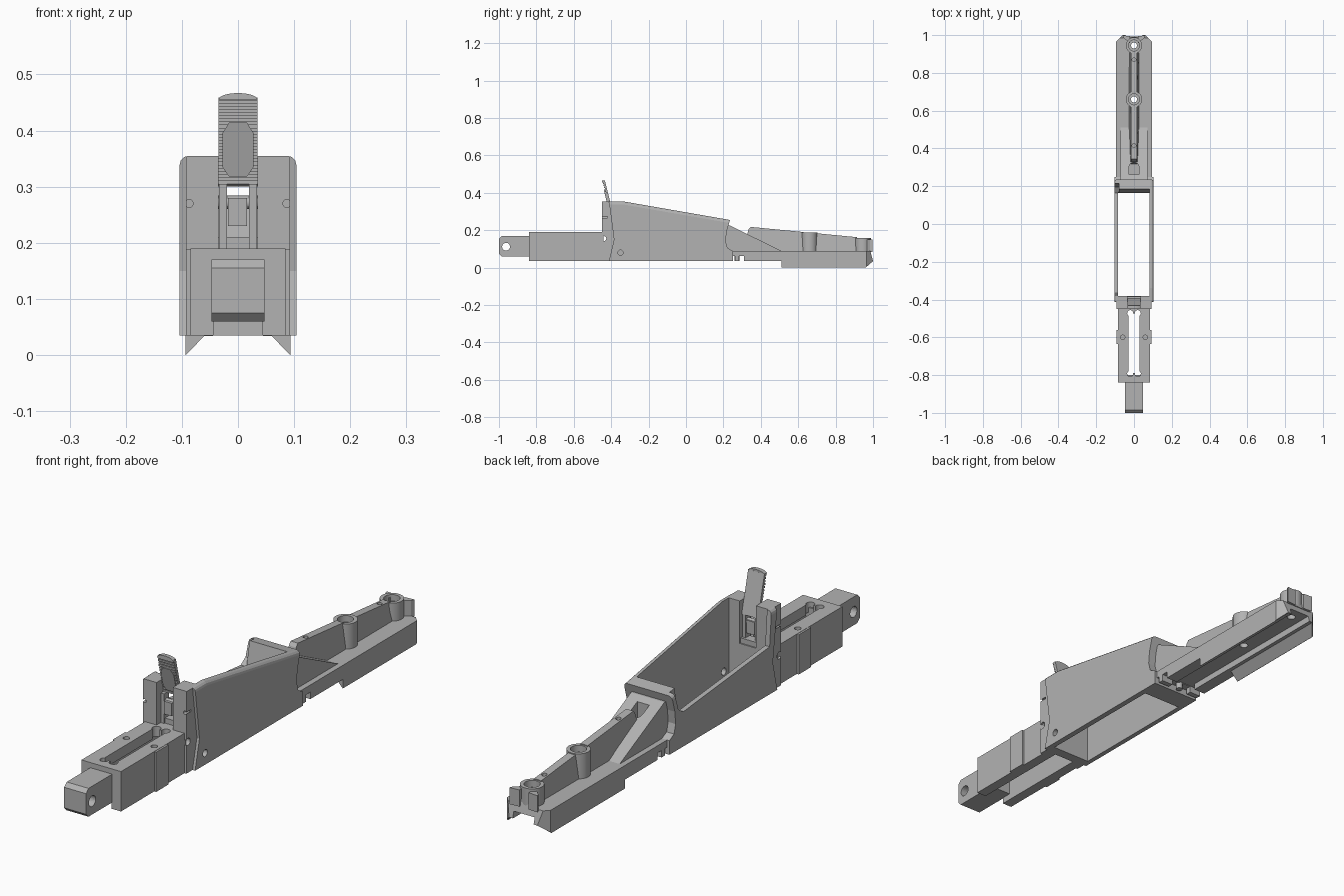
import bpy, bmesh, math
from mathutils import Matrix

cube = bpy.data.objects.get("Cube")
if cube:
    bpy.data.objects.remove(cube, do_unlink=True)

grey = bpy.data.materials.new("machined grey")
grey.use_nodes = True
GREY = (0.45, 0.45, 0.45, 1)
grey.diffuse_color = GREY
grey.node_tree.nodes["Principled BSDF"].inputs["Base Color"].default_value = GREY


def finish(name, bm):
    bmesh.ops.recalc_face_normals(bm, faces=bm.faces)
    mesh = bpy.data.meshes.new(name)
    bm.to_mesh(mesh)
    bm.free()
    mesh.materials.append(grey)
    ob = bpy.data.objects.new(name, mesh)
    bpy.context.collection.objects.link(ob)
    return ob


def prism(name, axis, pts, lo, hi, edit=None):
    """Extrude a flat outline along an axis."""
    place = {"x": lambda a, b, t: (t, a, b),
             "y": lambda a, b, t: (a, t, b),
             "z": lambda a, b, t: (a, b, t)}[axis]
    bm = bmesh.new()
    ends = [[bm.verts.new(place(a, b, t)) for a, b in pts] for t in (lo, hi)]
    bm.faces.new(ends[0])
    bm.faces.new(ends[1])
    n = len(pts)
    for i in range(n):
        j = (i + 1) % n
        bm.faces.new((ends[0][i], ends[0][j], ends[1][j], ends[1][i]))
    bmesh.ops.recalc_face_normals(bm, faces=bm.faces)
    if edit:
        edit(bm)
    return finish(name, bm)


def box(name, x0, x1, y0, y1, z0, z1):
    return prism(name, "z", [(x0, y0), (x1, y0), (x1, y1), (x0, y1)], z0, z1)


def cyl(name, axis, a, b, r, lo, hi, n=24):
    ring = [(a + r * math.cos(2 * math.pi * i / n), b + r * math.sin(2 * math.pi * i / n))
            for i in range(n)]
    return prism(name, axis, ring, lo, hi)


def cut(ob, *cutters):
    bpy.context.view_layer.objects.active = ob
    for c in cutters:
        c.hide_render = True
        m = ob.modifiers.new("cut", "BOOLEAN")
        m.operation, m.solver, m.object = "DIFFERENCE", "EXACT", c
        bpy.ops.object.modifier_apply(modifier=m.name)
        bpy.data.objects.remove(c, do_unlink=True)
    return ob


def smooth(ob):
    bpy.ops.object.select_all(action="DESELECT")
    ob.select_set(True)
    bpy.context.view_layer.objects.active = ob
    bpy.ops.object.shade_smooth_by_angle(angle=math.radians(32))


# front tongue with cross hole
tongue = prism("front_tongue", "x", [(-1, .075), (-.985, .06), (-.8, .06), (-.8, .17),
                                     (-.985, .17), (-1, .155)], -.047, .047)
cut(tongue, cyl("c", "x", -.962, .112, .021, -.1, .1))

# front block: slotted on top, channelled below
block = box("front_block", -.085, .085, -.84, -.44, .035, .19)
cut(block,
    box("c", -.044, .044, -.9, -.4, 0, .062),
    box("c", -.044, .044, -.8, -.4, .05, .15),
    box("c", -.028, .028, -.79, -.475, .1, .3),
    *[cyl("c", "z", sx * .02, y, .016, .1, .3) for sx in (-1, 1) for y in (-.792, -.472)],
    *[cyl("c", "z", sx * .06, -.6, .012, .1, .3) for sx in (-1, 1)])
for side, s in (("left", 1), ("right", -1)):
    box(side + "_block_pad", min(s * .08, s * .093), max(s * .08, s * .093), -.635, -.56, .035, .189)


# main housing: sloped well, low right wall
def round_top(bm):
    edges = [e for e in bm.edges
             if all(abs(v.co.x) > .1 and v.co.z > .25 for v in e.verts)
             and abs(e.verts[0].co.x - e.verts[1].co.x) < .01]
    bmesh.ops.bevel(bm, geom=edges, offset=.016, segments=3, profile=.5, affect="EDGES")


housing = prism("housing", "x", [(-.45, .035), (-.45, .355), (-.34, .355), (.235, .255),
                                 (.217, .19), (.212, .14), (.222, .105), (.25, .09),
                                 (.25, .035)], -.104, .104, round_top)
chevron = [(-.5, 0), (-.42, 0), (-.412, .035), (-.385, .15), (-.412, .355), (-.42, .4), (-.5, .4)]
cut(housing,
    prism("c", "x", [(-.38, 0), (-.38, .4), (.212, .4), (.165, .16), (.165, 0)], -.085, .082),
    prism("c", "x", [(-.38, .4), (-.365, .22), (.165, .17), (.195, .19), (.215, .25),
                     (.22, .4)], -.2, -.08),
    box("c", -.035, .035, -.5, -.37, .19, .4),
    box("c", -.044, .044, -.5, -.42, 0, .15),
    prism("c", "x", chevron, .093, .2),
    prism("c", "x", chevron, -.2, -.093),
    cyl("c", "x", -.44, .155, .014, -.2, .2, 16),
    cyl("c", "x", -.35, .08, .014, .05, .2, 16),
    *[cyl("c", "y", s * .087, .27, .007, -.5, -.42, 12) for s in (-1, 1)])

# thumb lever with serrated front
def lean(z):
    return -.408 - (z - .3) * .25


front = []
for i in range(14):
    z = .305 + i * .011
    front += [(lean(z), z), (lean(z), z + .0065),
              (lean(z) + .004, z + .0065), (lean(z) + .004, z + .011)]
lever = prism("thumb_lever", "x", front + [(lean(.459) + .016, .459), (lean(.3) + .016, .3)],
              -.035, .035)
arc = [(.035 * math.cos(t * math.pi / 8), .455 + .012 * math.sin(t * math.pi / 8))
       for t in range(9)]
prism("lever_cap", "y", arc, lean(.46), lean(.46) + .016)


def slant(bm):
    for v in bm.verts:
        v.co.y += lean(v.co.z)


prism("lever_panel", "y", [(-.016, .318), (.016, .318), (.028, .335), (.028, .395),
                           (.016, .414), (-.016, .414), (-.028, .395), (-.028, .335)],
      -.003, .008, slant)
for side, s in (("left", 1), ("right", -1)):
    box(side + "_lever_leg", min(s * .02, s * .034), max(s * .02, s * .034), -.425, -.395, .19, .305)
smooth(cyl("lever_pin", "x", -.41, .272, .012, -.036, .036))
box("lever_catch", -.018, .016, -.43, -.395, .23, .28)
box("catch_foot", -.035, .035, -.42, -.385, .185, .21)

# rear base with open underside
base = prism("rear_base", "x", [(.2, .035), (.51, .035), (.51, 0), (.96, 0), (1, .035),
                                (.985, .09), (.2, .09)], -.094, .094)
cut(base,
    prism("c", "y", [(-.093, -.01), (-.093, 0), (-.06, .034), (.06, .034), (.093, 0),
                     (.093, -.01)], .49, 1.1),
    box("c", -.045, .045, .18, 1.1, -.01, .06),
    *[box("c", -.2, .2, y, y + .026, 0, .062) for y in (.237, .284)],
    *[prism("c", "z", [(s * .2, .9), (s * .094, .965), (s * .06, 1.001), (s * .06, 1.1),
                       (s * .2, 1.1)], -.1, .3) for s in (-1, 1)],
    *[cyl("c", "z", 0, y, .016, -.1, .3) for y in (.66, .945)])
smooth(cyl("locating_peg", "z", 0, .272, .013, .036, .065))

# ramp behind the housing
ramp = prism("rear_ramp", "x", [(.2, .085), (.205, .225), (.235, .225), (.51, .09)], -.072, .072)
cut(ramp, box("c", -.026, .026, .262, .3, .15, .4), cyl("c", "z", 0, .3, .026, .15, .4))


# tapered spine
def taper(bm):
    for v in bm.verts:
        if v.co.z > .1:
            v.co.x *= .6


def spine_top(y):
    return .218 - (y - .34) * .096


spine = prism("spine", "x", [(.3, .085), (.335, .205), (.345, .218), (.955, spine_top(.955)),
                             (.975, .14), (.99, .085)], -.026, .026, taper)
cut(spine,
    *[cyl("c", "z", 0, y, .01, .14, .4, 16) for y in (.415, .87)],
    *[cyl("c", "z", 0, y, .035, .05, .4) for y in (.66, .945)])

# screw bosses
for i, y in enumerate((.66, .945)):
    top = spine_top(y)
    boss = cyl("screw_boss_%d" % (i + 1), "z", 0, y, .043, .085, top, 32)
    cut(boss, cyl("c", "z", 0, y, .016, 0, .4), cyl("c", "z", 0, y, .029, top - .025, .4))
    smooth(boss)
for side, s in (("left", 1), ("right", -1)):
    prism(side + "_end_fin", "z", [(s * .02, .955), (s * .055, .985), (s * .06, .998),
                                   (s * .02, .995)], .085, .15)
